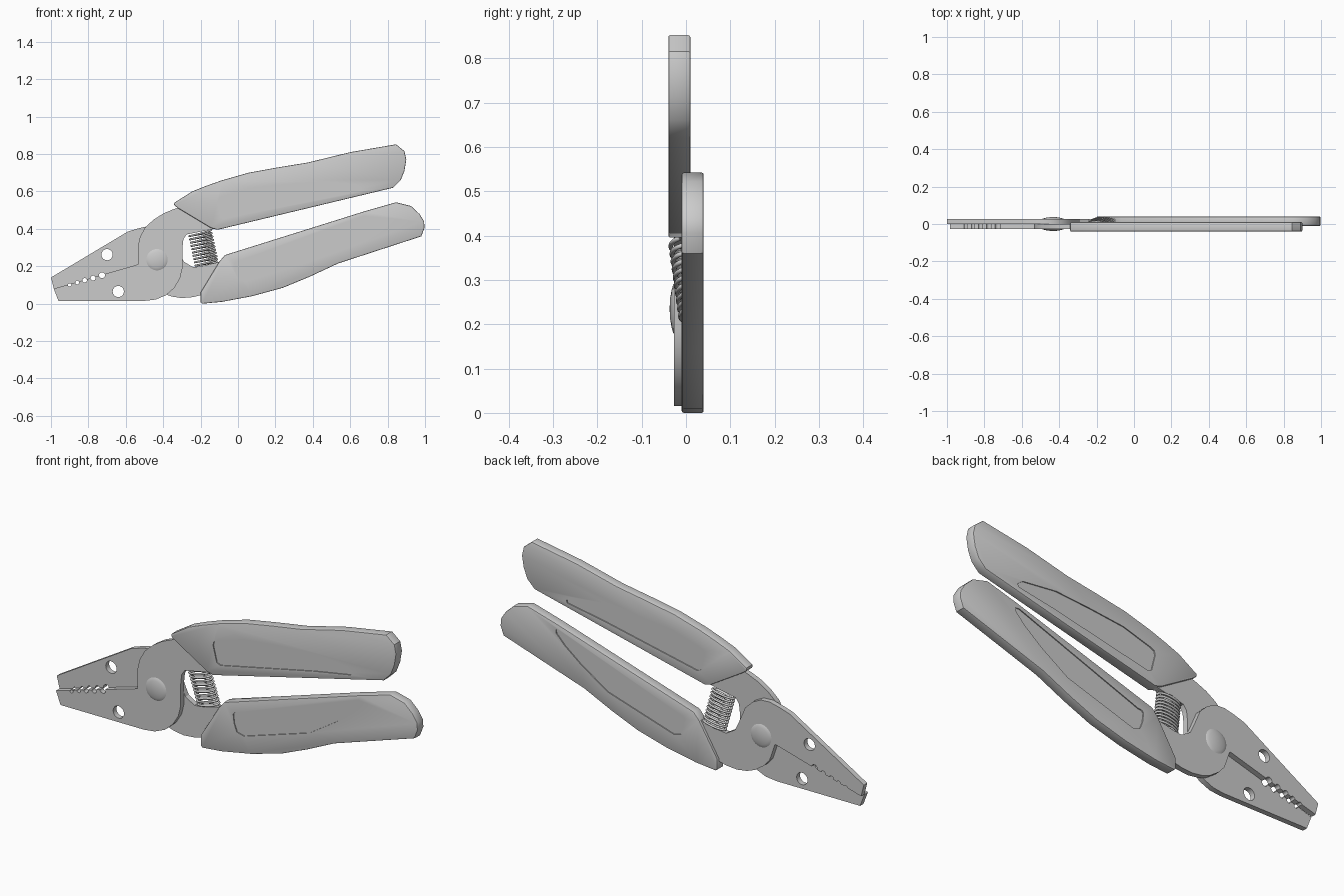
import bpy, bmesh, math
from mathutils import Vector

if "Cube" in bpy.data.objects:
    bpy.data.objects.remove(bpy.data.objects["Cube"])


def finish(bm, name):
    bmesh.ops.recalc_face_normals(bm, faces=bm.faces[:])
    me = bpy.data.meshes.new(name)
    bm.to_mesh(me)
    bm.free()
    ob = bpy.data.objects.new(name, me)
    bpy.context.collection.objects.link(ob)
    return ob


def slab(name, outline, y0, y1):
    """Extrude an x-z outline from y0 to y1."""
    bm = bmesh.new()
    face = bm.faces.new([bm.verts.new((x, y0, z)) for x, z in outline])
    ext = bmesh.ops.extrude_face_region(bm, geom=[face])
    moved = [g for g in ext["geom"] if isinstance(g, bmesh.types.BMVert)]
    bmesh.ops.translate(bm, verts=moved, vec=(0, y1 - y0, 0))
    return finish(bm, name)


def disc_outline(x, z, r, n=24):
    return [(x + r * math.cos(i * math.tau / n), z + r * math.sin(i * math.tau / n)) for i in range(n)]


def apply_modifiers(ob):
    dg = bpy.context.evaluated_depsgraph_get()
    me = bpy.data.meshes.new_from_object(ob.evaluated_get(dg))
    ob.modifiers.clear()
    ob.data = me


def cut(ob, outline, y0, y1):
    cutter = slab("cutter", outline, y0, y1)
    cutter.hide_render = True
    mod = ob.modifiers.new("cut", 'BOOLEAN')
    mod.operation, mod.solver, mod.object = 'DIFFERENCE', 'EXACT', cutter
    apply_modifiers(ob)
    bpy.data.objects.remove(cutter)


def smooth(ob, angle=30):
    bpy.ops.object.select_all(action='DESELECT')
    ob.select_set(True)
    bpy.context.view_layer.objects.active = ob
    bpy.ops.object.shade_smooth_by_angle(angle=math.radians(angle))


# steel plates: each jaw crosses the pivot and runs into the opposite handle
front_outline = [
    (-.96, .015), (-.50, .015), (-.44, .022), (-.385, .045), (-.34, .085), (-.31, .135),
    (-.297, .19), (-.297, .30), (-.292, .345), (-.275, .37), (-.24, .377), (-.10, .405),
    (0, .45), (-.10, .56), (-.30, .52), (-.345, .505), (-.40, .482), (-.45, .45),
    (-.495, .41), (-.523, .36), (-.535, .31), (-.535, .21), (-.985, .08)]
back_outline = [
    (-1, .14), (-.59, .385), (-.535, .402), (-.48, .415), (-.43, .412), (-.386, .39),
    (-.345, .35), (-.308, .263), (-.29, .225), (-.24, .195), (-.2, .2), (-.09, .225),
    (0, .2), (0, .08), (-.15, .05), (-.2, .045), (-.24, .035), (-.30, .03), (-.355, .038),
    (-.40, .055), (-.45, .09), (-.48, .125), (-.51, .212), (-.985, .08)]
wire_holes = [(-.90, .10, .009), (-.86, .113, .010), (-.82, .125, .012), (-.775, .137, .013), (-.727, .152, .016)]

for name, outline, y0, y1, hole in [
        ("front_jaw_plate", front_outline, -.027, -.0005, (-.64, .065, .03)),
        ("back_jaw_plate", back_outline, .0005, .027, (-.70, .262, .03))]:
    plate = slab(name, outline, y0, y1)
    for x, z, r in wire_holes + [hole]:
        cut(plate, disc_outline(x, z, r), -.06, .06)
    smooth(plate)

# handle grips with a recessed panel on both faces
upper_grip = [
    (-.34, .54), (-.245, .60), (-.17, .63), (-.085, .66), (.055, .70), (.21, .728), (.375, .755),
    (.60, .81), (.845, .852), (.89, .815), (.90, .77), (.89, .71), (.87, .66), (.83, .62),
    (-.11, .395), (-.145, .405), (-.32, .51), (-.342, .527)]
upper_panel = [
    (-.11, .545), (-.105, .565), (-.085, .575), (.065, .62), (.25, .64), (.44, .655), (.625, .635),
    (.652, .615), (.65, .60), (.45, .565), (-.07, .455), (-.09, .465)]
lower_grip = [
    (-.20, .008), (-.19, 0), (-.085, .01), (.075, .04), (.24, .085), (.385, .145), (.535, .215),
    (.98, .36), (.997, .405), (.995, .44), (.97, .48), (.925, .522), (.845, .542), (.68, .495),
    (-.07, .26), (-.10, .225), (-.20, .06)]
lower_panel = [
    (-.02, .215), (-.01, .225), (.01, .227), (.385, .365), (.67, .47), (.69, .468), (.688, .45),
    (.64, .40), (.545, .325), (.40, .232), (.04, .12), (0, .13), (-.015, .17)]

for name, outline, panel, y0, y1 in [
        ("upper_handle", upper_grip, upper_panel, -.04, .01),
        ("lower_handle", lower_grip, lower_panel, -.01, .04)]:
    grip = slab(name, outline, y0, y1)
    bev = grip.modifiers.new("bevel", 'BEVEL')
    bev.width, bev.segments, bev.limit_method = .005, 2, 'ANGLE'
    bev.angle_limit = math.radians(60)
    apply_modifiers(grip)
    depth = .005
    cut(grip, panel, y0 - .02, y0 + depth)
    cut(grip, panel, y1 - depth, y1 + .02)
    smooth(grip)

# pivot rivet: shallow dome on both sides, revolved about y
half = [(0, .037), (.022, .036), (.042, .0325), (.054, .029), (.06, .025)]
profile = half + [(r, -y) for r, y in reversed(half)]
bm = bmesh.new()
verts = [bm.verts.new((r, y, 0)) for r, y in profile]
edges = [bm.edges.new(p) for p in zip(verts, verts[1:])]
bmesh.ops.spin(bm, geom=verts + edges, cent=(0, 0, 0), axis=(0, 1, 0), angle=math.tau, steps=32)
bmesh.ops.remove_doubles(bm, verts=bm.verts[:], dist=1e-5)
rivet = finish(bm, "pivot_rivet")
rivet.location = (-.433, 0, .235)
smooth(rivet, 40)

# return spring: flattened coil leaning from the front plate to the back plate
top, bottom = Vector((-.203, -.012, .382)), Vector((-.166, .012, .207))
axis = (bottom - top).normalized()
side = Vector((1, 0, 0)) - axis * axis.x
side.normalize()
depth_dir = axis.cross(side)
turns, per_turn = 10, 20
curve = bpy.data.curves.new("return_spring", 'CURVE')
curve.dimensions = '3D'
curve.bevel_depth, curve.bevel_resolution = .0055, 2
curve.use_fill_caps = True
path = curve.splines.new('POLY')
path.points.add(turns * per_turn)
for i, pt in enumerate(path.points):
    a = i * math.tau / per_turn
    p = top.lerp(bottom, i / (turns * per_turn))
    p = p + side * (.06 * math.cos(a)) + depth_dir * (.023 * math.sin(a))
    pt.co = (*p, 1)
path.use_smooth = True
spring = bpy.data.objects.new("return_spring", curve)
bpy.context.collection.objects.link(spring)
